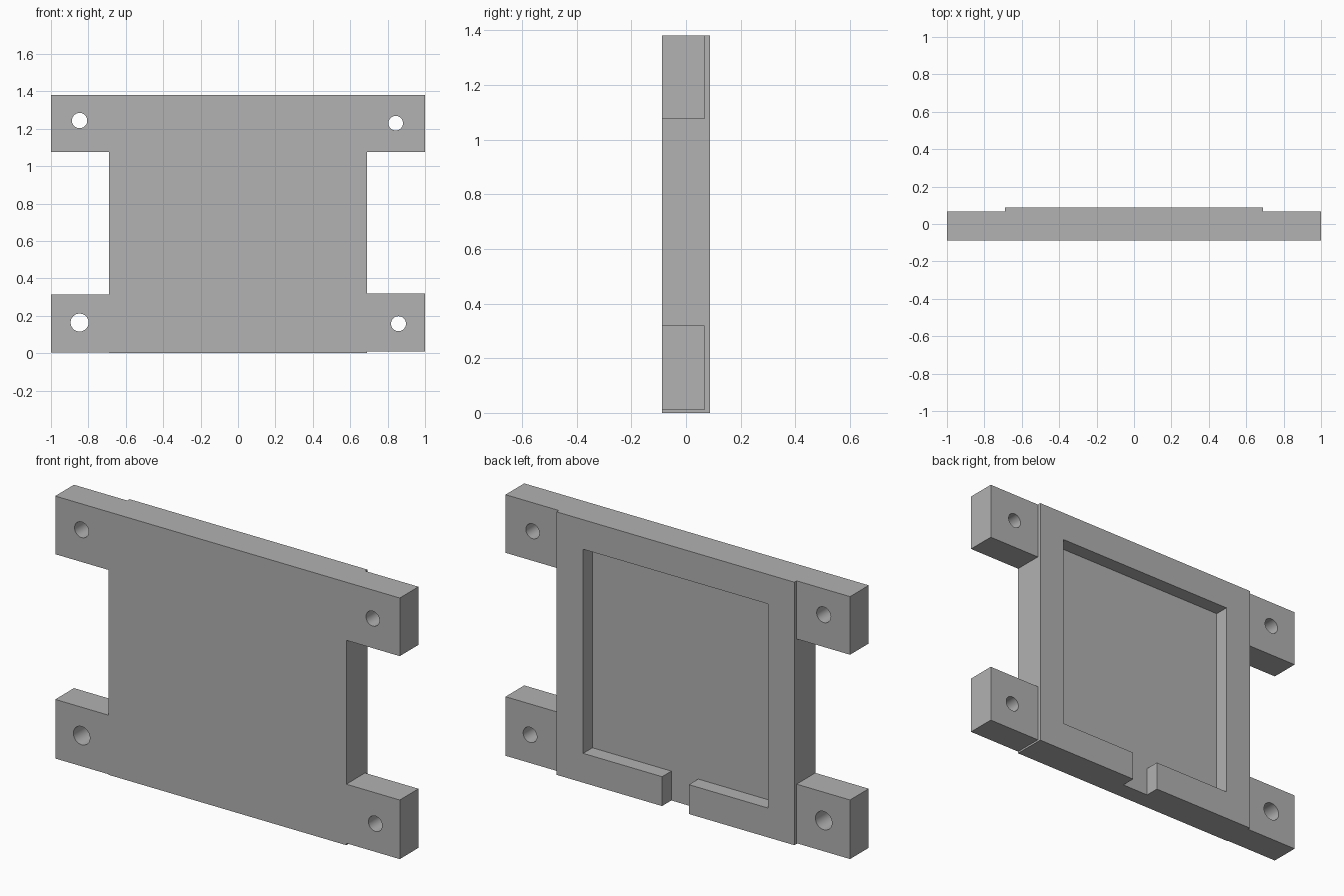
import bpy
import math

cube = bpy.data.objects.get("Cube")
if cube:
    bpy.data.objects.remove(cube, do_unlink=True)

grey = bpy.data.materials.new("plain grey")
grey.use_nodes = True
colour = (0.445, 0.445, 0.445, 1)
grey.diffuse_color = colour
grey.node_tree.nodes["Principled BSDF"].inputs["Base Color"].default_value = colour

FRONT, BACK, EAR_BACK, FLOOR = -0.087, 0.087, 0.068, 0.01
HEIGHT, HALF = 1.38, 0.69


def box(name, x0, x1, y0, y1, z0, z1):
    """Box given by its extents."""
    bpy.ops.mesh.primitive_cube_add(
        size=1, location=((x0 + x1) / 2, (y0 + y1) / 2, (z0 + z1) / 2))
    ob = bpy.context.object
    ob.name = name
    ob.scale = (x1 - x0, y1 - y0, z1 - z0)
    bpy.ops.object.transform_apply(location=False, rotation=False, scale=True)
    ob.data.materials.append(grey)
    return ob


def combine(target, other, operation):
    """Apply a boolean and drop the helper."""
    mod = target.modifiers.new(operation.lower(), 'BOOLEAN')
    mod.operation = operation
    mod.solver = 'EXACT'
    mod.object = other
    bpy.context.view_layer.objects.active = target
    bpy.ops.object.modifier_apply(modifier=mod.name)
    bpy.data.objects.remove(other, do_unlink=True)


# Main plate
plate = box("mounting_plate", -HALF, HALF, FRONT, BACK, 0, HEIGHT)

# Corner ears: side, bottom, top, hole x, hole z, hole radius
ears = [
    (-1, 1.075, HEIGHT, -0.847, 1.244, 0.041),
    (1, 1.075, HEIGHT, 0.843, 1.23, 0.039),
    (-1, 0.003, 0.313, -0.847, 0.164, 0.048),
    (1, 0.01, 0.32, 0.858, 0.158, 0.04),
]
for side, z0, z1, hx, hz, radius in ears:
    x0, x1 = sorted((side * (HALF - 0.05), side))
    combine(plate, box("ear", x0, x1, FRONT, EAR_BACK, z0, z1), 'UNION')
    bpy.ops.mesh.primitive_cylinder_add(
        vertices=48, radius=radius, depth=1, location=(hx, 0, hz),
        rotation=(math.pi / 2, 0, 0))
    hole = bpy.context.object
    hole.data.materials.append(grey)
    combine(plate, hole, 'DIFFERENCE')

# Square pocket in the back, with a cable notch through its lower wall
combine(plate, box("pocket", -0.536, 0.536, FLOOR, 0.2, 0.154, 1.225), 'DIFFERENCE')
combine(plate, box("notch", -0.078, 0.078, FLOOR, 0.2, -0.1, 0.3), 'DIFFERENCE')

# Smooth hole walls, sharp edges elsewhere
bpy.ops.object.select_all(action='DESELECT')
plate.select_set(True)
bpy.context.view_layer.objects.active = plate
bpy.ops.object.shade_smooth_by_angle(angle=math.radians(30))
